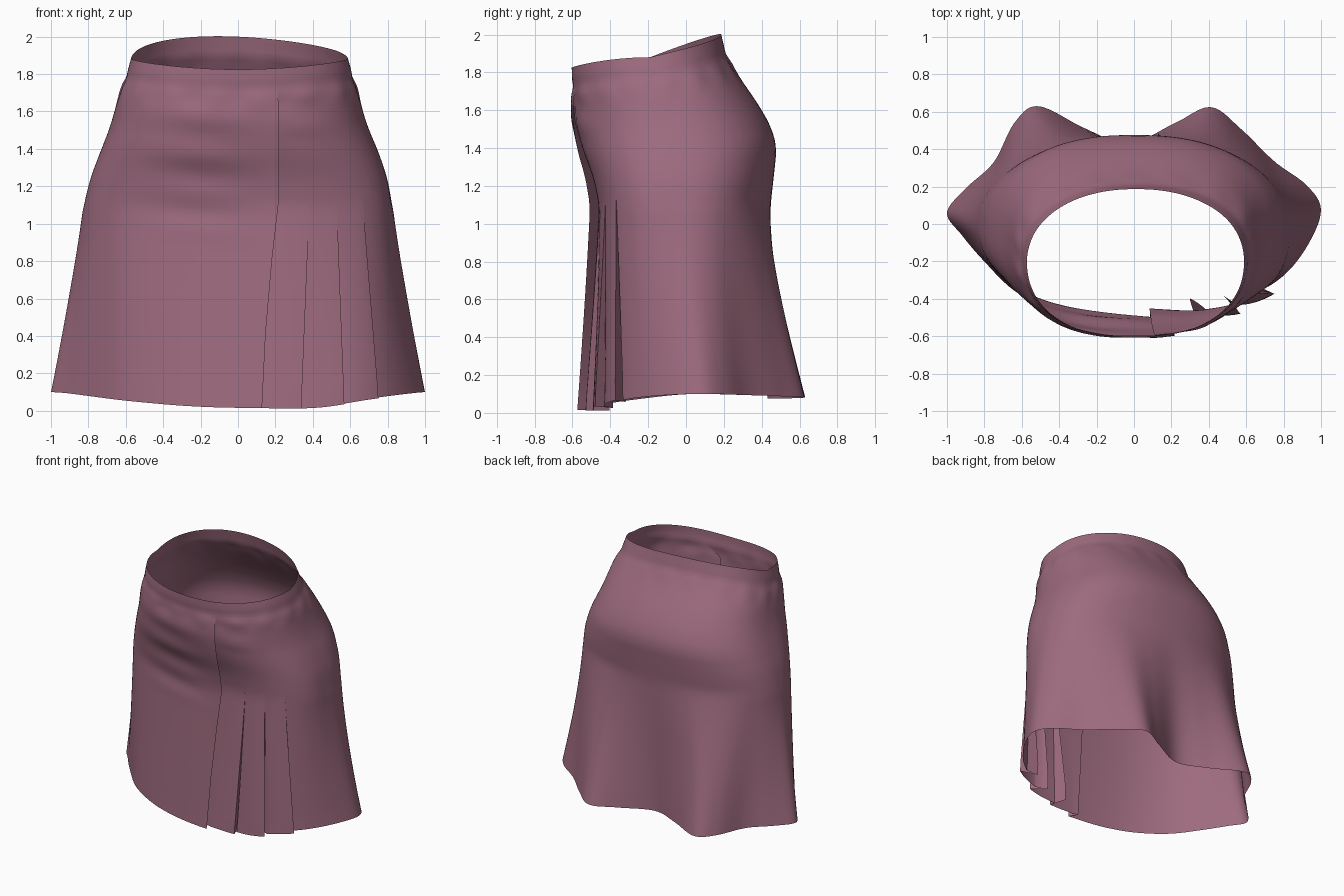
import bpy, bmesh, math
from mathutils import Vector

if "Cube" in bpy.data.objects:
    bpy.data.objects.remove(bpy.data.objects["Cube"])

# Body rings: height, left width, right width, front y, back y, squareness, front-right squareness
RINGS = [(0.0, .825, .825, -.47, .447, 2.25, 3.0), (1.1, .825, .825, -.47, .447, 2.25, 3.0),
         (1.25, .787, .797, -.505, .464, 2.35, 2.8),
         (1.4, .73, .745, -.565, .48, 2.4, 2.5), (1.5, .69, .70, -.592, .455, 2.4, 2.4),
         (1.6, .66, .667, -.607, .402, 2.4, 2.4), (1.7, .635, .645, -.605, .335, 2.4, 2.4),
         (1.77, .608, .623, -.603, .285, 2.35, 2.35), (1.87, .573, .59, -.605, .225, 2.25, 2.25),
         (2.0, .55, .56, -.605, .182, 2.15, 2.15)]
# Wavy hem outline, every 15 degrees from the right side
HEM = [(1, .08), (.92, .21), (.75, .335), (.57, .51), (.41, .625), (.22, .54),
       (-.03, .43), (-.26, .51), (-.51, .63), (-.64, .54), (-.75, .33), (-.9, .19),
       (-1, .06), (-.92, -.06), (-.8, -.2), (-.64, -.355), (-.43, -.465), (-.22, -.52),
       (0, -.54), (.22, -.525), (.44, -.49), (.63, -.425), (.81, -.285), (.94, -.1)]
# Fold lines on the front: (height, x)
FOLDS = [[(0, .125), (.4, .145), (.8, .18), (1.1, .215), (2, .215)],
         [(0, .335), (1.04, .38), (2, .38)],
         [(0, .56), (1.04, .53), (2, .53)],
         [(0, .735), (1.2, .66), (1.5, .60), (2, .57)]]
LEVELS = 76


def smooth(a, b, x):
    t = max(0, min(1, (x - a) / (b - a)))
    return t * t * (3 - 2 * t)


def lookup(table, z):
    for a, b in zip(table, table[1:]):
        if z <= b[0]:
            t = max(0, (z - a[0]) / (b[0] - a[0]))
            return [p + (q - p) * t for p, q in zip(a[1:], b[1:])]
    return list(table[-1][1:])


def body(z):
    # average a few samples so the profile is rounded
    rows = [lookup(RINGS, z + d) for d in (-.04, 0, .04)]
    return [sum(c) / 3 for c in zip(*rows)]


def hem_point(u):
    f = (u / (2 * math.pi) * 24) % 24
    i, t = int(f), f % 1
    p = [Vector(HEM[(i + k) % 24]) for k in (-1, 0, 1, 2)]
    return .5 * (2 * p[1] + (p[2] - p[0]) * t + (2 * p[0] - 5 * p[1] + 4 * p[2] - p[3]) * t * t
                 + (3 * p[1] - p[0] - 3 * p[2] + p[3]) * t ** 3)


def base(u, v):
    c, s = math.cos(u), math.sin(u)
    low = .017 + .083 * c * c if s < 0 else .075 + .025 * c * c
    if s < 0:
        low -= .02 * math.exp(-((math.degrees(u) % 360 - 300) / 18) ** 2)
        high = 1.88 - .055 * s * s
    else:
        high = 1.88 + .12 * s - .025 * c * s
    z = low + (high - low) * v
    xl, xr, yf, yb, e, ef = body(z)
    if s < 0 and c > 0:
        e += (ef - e) * smooth(0, .3, c) * smooth(0, .3, -s)
    r = (abs(c) ** e + abs(s) ** e) ** (-1 / e)
    p = Vector(((xr if c > 0 else xl) * r * c, (yf + yb) / 2 + (yb - yf) / 2 * r * s))
    w = max(0, (1.12 - z) / (1.12 - low)) ** 1.15
    p = p.lerp(hem_point(u), w)
    return Vector((p.x, p.y, z)), high


def point(u, v, off):
    p, high = base(u, v)
    a, b = base(u - .01, v)[0], base(u + .01, v)[0]
    n = Vector((b.y - a.y, a.x - b.x, 0)).normalized()
    # waistband crease, gathers below it and soft drag wrinkles
    d = high - p.z
    off -= .007 * math.exp(-((d - .10) / .03) ** 2)
    off += .004 * math.sin(17 * u) * math.exp(-((d - .16) / .05) ** 2)
    if p.y < -.2:
        mask = math.exp(-((p.x + .2) / .24) ** 2) + .8 * math.exp(-((p.x - .36) / .13) ** 2) * smooth(1.4, 1.5, p.z)
        off += .006 * mask * math.sin(2 * math.pi * (p.z + .1 * p.x - .03) / .21) * smooth(.85, 1.1, p.z) * smooth(1.75, 1.65, p.z)
    return p + n * off


def find_u(x, v):
    lo, hi = math.radians(265), math.radians(345)
    for _ in range(26):
        m = (lo + hi) / 2
        if base(m, v)[0].x < x:
            lo = m
        else:
            hi = m
    return lo


def fold_size(i, z):
    # outward lip, inward start, tuck depth, tuck width
    if i == 0:
        k = smooth(1.71, 1.64, z)
        q = smooth(1.7, 1.05, z)
        return .006 * k + .034 * q, .006 * k + .004 * q, .01 * k + .01 * q, (lookup(FOLDS[0], z)[0] - .09) * k
    k = max(0, min(1, 1.1 - z))
    if i == 1:
        return .02 * k, .02 * k, .11 * k, .02 * k
    return .025 * k, .025 * k, .09 * k, .06 * k


# Skirt surface: front panel, overlap fold and pleats in one strip
bm = bmesh.new()
rows = []
for j in range(LEVELS + 1):
    v = j / LEVELS
    z = v * 1.83
    us = [find_u(lookup(f, z)[0], v) for f in FOLDS]
    ends = us[1:] + [us[0] + 2 * math.pi]
    pts = []
    for i in range(4):
        n = 130 if i == 3 else 8
        inn = fold_size(i, z)[1]
        out, _, depth, width = fold_size((i + 1) % 4, z)
        for k in range(n + 1):
            t = k / n
            if i == 3:
                off = -inn * (1 - t) ** 30 + out * t ** 18
            else:
                off = -inn * (1 - t) ** 1.5 + out * t
            pts.append(point(us[i] + (ends[i] - us[i]) * t, v, off))
        pts.append(point(ends[i] - width / .8, v, -depth))
    rows.append([bm.verts.new(p) for p in pts])
for a, b in zip(rows, rows[1:]):
    for k in range(len(a)):
        m = (k + 1) % len(a)
        bm.faces.new((a[k], a[m], b[m], b[k]))
bmesh.ops.remove_doubles(bm, verts=bm.verts, dist=.0004)
mesh = bpy.data.meshes.new("pleated_skirt")
bm.to_mesh(mesh)
bm.free()

# Cloth colour
cloth = bpy.data.materials.new("dusty mauve cloth")
cloth.diffuse_color = (.34, .147, .21, 1)
cloth.use_nodes = True
cloth.node_tree.nodes["Principled BSDF"].inputs["Base Color"].default_value = cloth.diffuse_color
mesh.materials.append(cloth)
skirt = bpy.data.objects.new("pleated_skirt", mesh)
bpy.context.collection.objects.link(skirt)
bpy.context.view_layer.objects.active = skirt
skirt.select_set(True)
bpy.ops.object.shade_smooth_by_angle(angle=math.radians(40))
